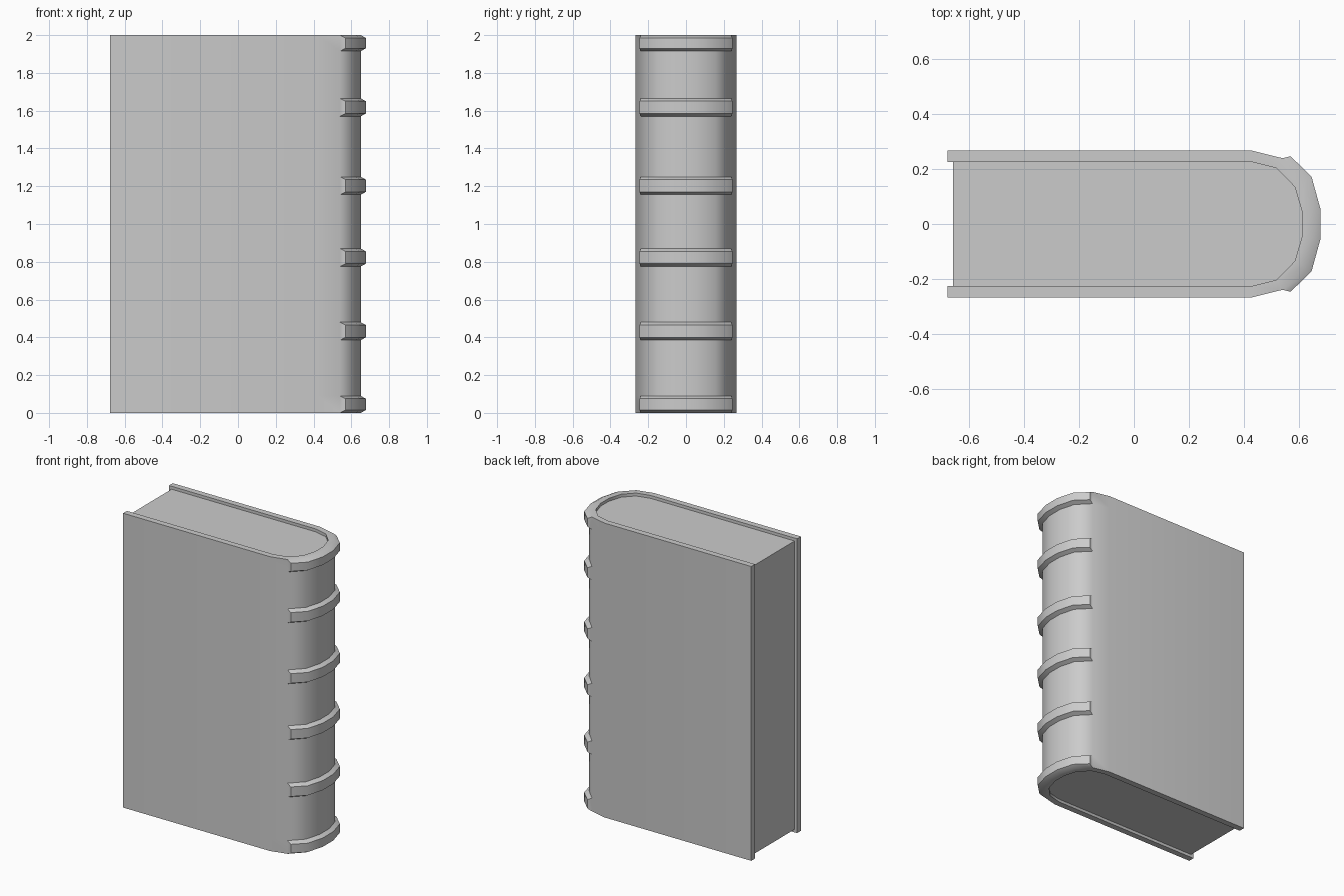
import bpy, bmesh

if "Cube" in bpy.data.objects:
    bpy.data.objects.remove(bpy.data.objects["Cube"])


def mirrored(half):
    """Complete a +y half profile (running towards the spine) with its -y mirror."""
    return half + [(x, -y) for x, y in reversed(half)]


def finish(name, bm):
    bmesh.ops.remove_doubles(bm, verts=bm.verts, dist=0.0005)
    bmesh.ops.recalc_face_normals(bm, faces=bm.faces)
    me = bpy.data.meshes.new(name)
    bm.to_mesh(me)
    bm.free()
    ob = bpy.data.objects.new(name, me)
    bpy.context.collection.objects.link(ob)
    bpy.ops.object.select_all(action='DESELECT')
    ob.select_set(True)
    bpy.context.view_layer.objects.active = ob
    bpy.ops.object.shade_smooth_by_angle(angle=0.65)
    return ob


def ring(bm, profile, z):
    return [bm.verts.new((x, y, z)) for x, y in profile]


def bridge(bm, a, b):
    for i in range(len(a) - 1):
        bm.faces.new((a[i], a[i + 1], b[i + 1], b[i]))


H = 2.0
SPINE = mirrored([(0.54, 0.239), (0.621, 0.156), (0.65, 0.05)])
BAND = mirrored([(0.569, 0.246), (0.645, 0.172), (0.677, 0.056)])
BOARD = [(-0.677, 0.267), (0.426, 0.267)]
INNER = [(0.426, 0.226), (0.518, 0.203), (0.584, 0.135), (0.611, 0.044)]

OUTER = BOARD + SPINE + [(x, -y) for x, y in reversed(BOARD)]
LINING = mirrored([(-0.677, 0.226)] + INNER)
BANDS = [(0, 0.09), (0.385, 0.48), (0.775, 0.87),
         (1.155, 1.25), (1.57, 1.665), (1.915, H)]

# Cover: boards and spine in one shell, with raised bevelled bands on the spine
bm = bmesh.new()
levels = [z for band in BANDS for z in band]
rows = [ring(bm, OUTER, z) for z in levels]
n = len(BOARD)
for k in range(len(rows) - 1):
    lo, hi = rows[k], rows[k + 1]
    if k % 2:
        bridge(bm, lo, hi)
        continue
    bridge(bm, lo[:n + 1], hi[:n + 1])
    bridge(bm, lo[-n - 1:], hi[-n - 1:])
    low_edge = ring(bm, BAND, levels[k] + 0.015)
    high_edge = ring(bm, BAND, levels[k + 1] - 0.015)
    base, top = lo[n:-n], hi[n:-n]
    bridge(bm, base, low_edge)
    bridge(bm, low_edge, high_edge)
    bridge(bm, high_edge, top)
    for e in (0, -1):
        bm.faces.new((base[e], low_edge[e], high_edge[e], top[e]))

# Cover lining, rims and fore-edges of the boards
in_lo, in_hi = ring(bm, LINING, 0), ring(bm, LINING, H)
bridge(bm, in_lo, in_hi)
for outer, inner in ((rows[0], in_lo), (rows[-1], in_hi)):
    bridge(bm, outer, inner)
for e in (0, -1):
    bm.faces.new([r[e] for r in rows] + [in_hi[e], in_lo[e]])
finish("cover", bm)

# Page block, set slightly back from the cover edges
bm = bmesh.new()
pages = mirrored([(-0.658, 0.226)] + INNER)
lo, hi = ring(bm, pages, 0.02), ring(bm, pages, H - 0.02)
bridge(bm, lo + lo[:1], hi + hi[:1])
bm.faces.new(lo)
bm.faces.new(hi)
finish("page_block", bm)
